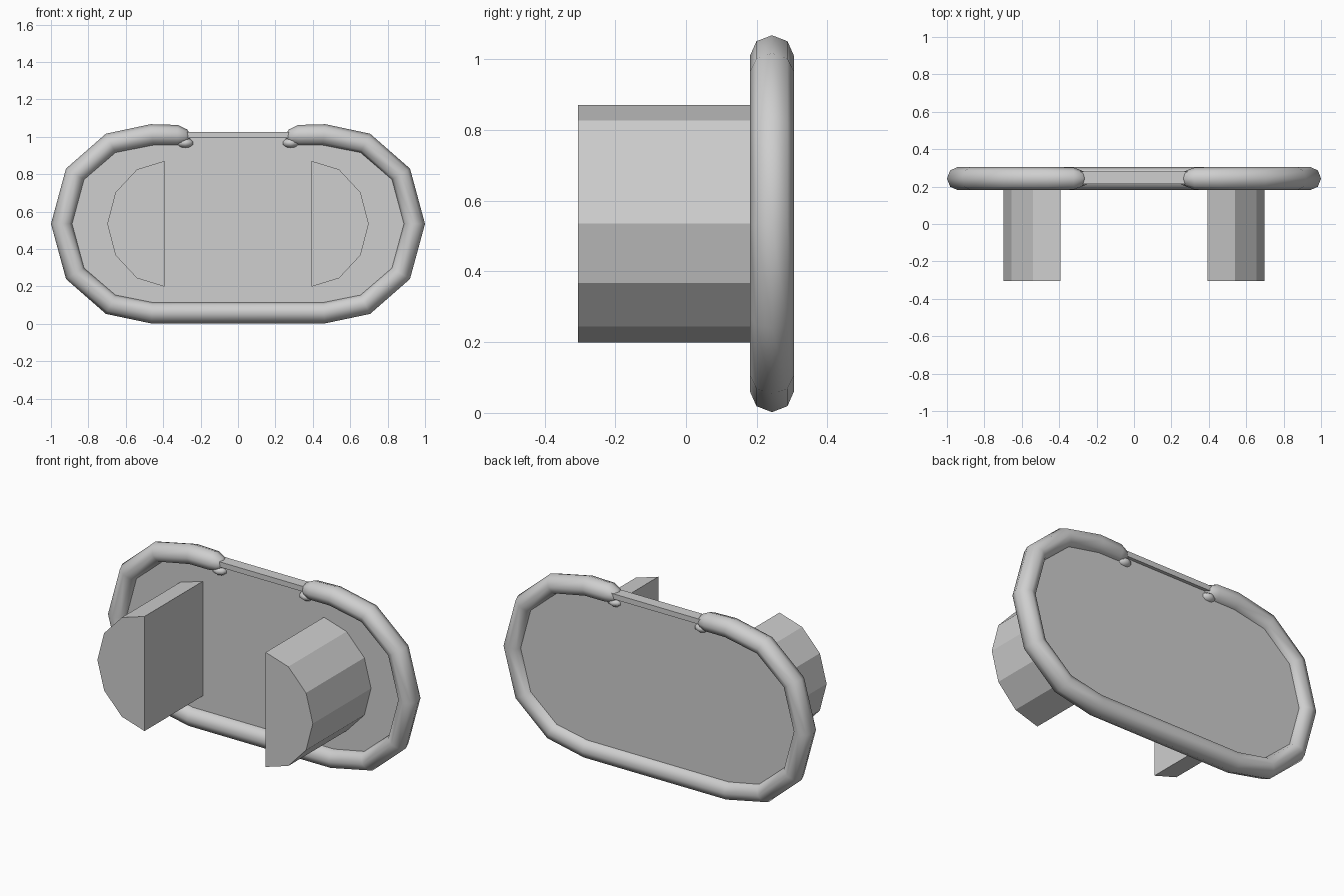
import bpy, bmesh
from math import cos, sin, pi
from mathutils import Vector

cube = bpy.data.objects.get("Cube")
if cube:
    bpy.data.objects.remove(cube, do_unlink=True)

grey = bpy.data.materials.new("light_grey")
grey.use_nodes = True
grey.diffuse_color = (0.62, 0.62, 0.62, 1)
grey.node_tree.nodes["Principled BSDF"].inputs["Base Color"].default_value = grey.diffuse_color

MID_Z = 0.535   # height of the long axis
RIM_Y = 0.243   # depth of the plate and rim


def finish(name, bm, smooth=False):
    bmesh.ops.recalc_face_normals(bm, faces=bm.faces)
    for f in bm.faces:
        f.smooth = smooth
    mesh = bpy.data.meshes.new(name)
    bm.to_mesh(mesh)
    bm.free()
    mesh.materials.append(grey)
    obj = bpy.data.objects.new(name, mesh)
    bpy.context.collection.objects.link(obj)
    return obj


def prism(name, outline, y0, y1):
    """Extrude an x-z outline along y."""
    bm = bmesh.new()
    face = bm.faces.new([bm.verts.new((x, y0, z)) for x, z in outline])
    ext = bmesh.ops.extrude_face_region(bm, geom=[face])
    verts = [v for v in ext["geom"] if isinstance(v, bmesh.types.BMVert)]
    bmesh.ops.translate(bm, vec=(0, y1 - y0, 0), verts=verts)
    return finish(name, bm)


def tube(name, path, sides=8):
    """Sweep an octagon along x-z points that carry a radius scale."""
    bm = bmesh.new()
    rings = []
    for i, (x, z, s) in enumerate(path):
        a, b = path[max(i - 1, 0)], path[min(i + 1, len(path) - 1)]
        t = Vector((b[0] - a[0], b[1] - a[1])).normalized()
        ring = []
        for k in range(sides):
            w = 2 * pi * k / sides
            r = 0.058 * s * cos(w)
            ring.append(bm.verts.new((x - t.y * r, RIM_Y + 0.062 * s * sin(w), z + t.x * r)))
        rings.append(ring)
    for p, q in zip(rings, rings[1:]):
        for k in range(sides):
            n = (k + 1) % sides
            bm.faces.new((p[k], p[n], q[n], q[k]))
    bm.faces.new(rings[0])
    bm.faces.new(rings[-1])
    return finish(name, bm, True)


# Rounded outline of one side, bottom to top
lower = [(0.46, 0.06), (0.68, 0.105), (0.87, 0.27), (0.942, MID_Z)]
side = lower + [(x, 2 * MID_Z - z) for x, z in lower[-2::-1]]

# Back plate and the bar across the rim opening
prism("back_plate", side + [(-x, z) for x, z in reversed(side)], 0.235, 0.26)
prism("top_bar", [(-0.3, 0.995), (0.3, 0.995), (0.3, 1.026), (-0.3, 1.026)], 0.215, 0.28)

# Rim tube, open at the top with tapered ends
half = [(x, z, 1) for x, z in side]
half += [(0.325, 1.008, 0.96), (0.28, 1.0, 0.7), (0.255, 0.995, 0.25)]
tube("rim", [(-x, z, s) for x, z, s in reversed(half)] + half)

for sign, label in ((1, "left"), (-1, "right")):
    # Curled tip under each rim end
    bm = bmesh.new()
    bmesh.ops.create_uvsphere(bm, u_segments=8, v_segments=5, radius=1)
    bmesh.ops.scale(bm, vec=(0.047, 0.046, 0.027), verts=bm.verts)
    bmesh.ops.translate(bm, vec=(sign * 0.282, RIM_Y, 0.967), verts=bm.verts)
    finish(label + "_rim_tip", bm, True)

    # Half-round post with its flat side facing the middle
    arc = [(0.393, 0.336), (0.54, 0.291), (0.655, 0.168), (0.699, 0)]
    arc += [(x, -h) for x, h in arc[-2::-1]]
    prism(label + "_post", [(sign * x, MID_Z + h) for x, h in arc], -0.305, 0.245)
